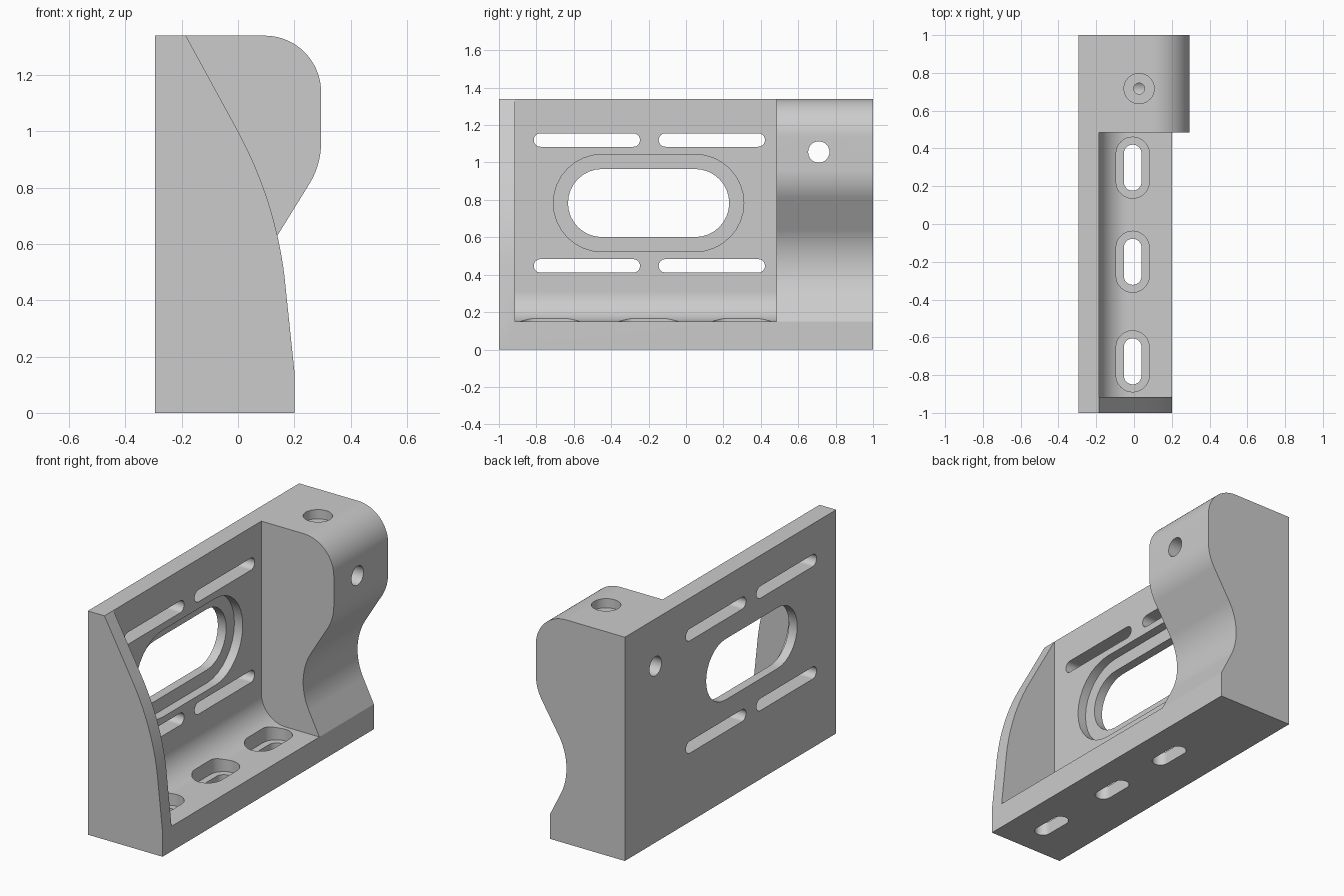
import bpy, bmesh, math
from mathutils import Vector

if "Cube" in bpy.data.objects:
    bpy.data.objects.remove(bpy.data.objects["Cube"])

grey = bpy.data.materials.new("light_grey")
grey.diffuse_color = (0.6, 0.6, 0.6, 1)
grey.use_nodes = True
grey.node_tree.nodes["Principled BSDF"].inputs["Base Color"].default_value = grey.diffuse_color


def arc(cx, cy, r, a0, a1, n=16):
    """Points on an arc, angles in degrees."""
    angles = [math.radians(a0 + (a1 - a0) * i / n) for i in range(n + 1)]
    return [(cx + r * math.cos(a), cy + r * math.sin(a)) for a in angles]


def slot(cu, cv, half, r, along_u=True):
    """Round-ended slot outline; half is half the full length."""
    d = half - r
    pts = arc(d, 0, r, -90, 90) + arc(-d, 0, r, 90, 270)
    return [(cu + p, cv + q) if along_u else (cu - q, cv + p) for p, q in pts]


def prism(name, outline, axis, lo, hi):
    """Extrude a 2D outline along the x, y or z axis."""
    place = {"x": lambda p, t: (t, p[0], p[1]),
             "y": lambda p, t: (p[0], t, p[1]),
             "z": lambda p, t: (p[0], p[1], t)}[axis]
    bm = bmesh.new()
    face = bm.faces.new([bm.verts.new(place(p, lo)) for p in outline])
    ext = bmesh.ops.extrude_face_region(bm, geom=[face])
    move = Vector(place((0, 0), hi - lo))
    bmesh.ops.translate(bm, vec=move,
                        verts=[g for g in ext["geom"] if isinstance(g, bmesh.types.BMVert)])
    bmesh.ops.recalc_face_normals(bm, faces=bm.faces)
    me = bpy.data.meshes.new(name)
    bm.to_mesh(me)
    bm.free()
    me.materials.append(grey)
    ob = bpy.data.objects.new(name, me)
    bpy.context.collection.objects.link(ob)
    return ob


def combine(target, other, operation):
    mod = target.modifiers.new("bool", "BOOLEAN")
    mod.operation, mod.solver, mod.object = operation, "EXACT", other
    bpy.context.view_layer.objects.active = target
    bpy.ops.object.modifier_apply(modifier=mod.name)
    bpy.data.objects.remove(other)


BACK, FACE, TOP = -0.295, -0.185, 1.34

# Back plate and base with a large inner fillet
R = 0.16
bracket = prism("bracket", [(BACK, 0), (0.2, 0), (0.2, 0.15)]
                + arc(FACE + R, 0.15 + R, R, 270, 180)
                + [(FACE, TOP), (BACK, TOP)], "y", -0.96, 0.7)

# Curved end wall
end_wall = prism("end_wall", [(BACK, 0), (0.2, 0), (0.2, 0.15)]
                 + arc(-1.274, 0.308, 1.45, 7.2, 28.5)
                 + [(FACE, TOP), (BACK, TOP)], "y", -1, -0.915)

# Solid block with a waisted, rounded nose
block = prism("nose_block", [(BACK, 0), (0.2, 0), (0.2, 0.15)]
              + arc(0.452, 0.45, 0.36, 206.7, 149, 24)
              + arc(0.015, 0.96, 0.28, -33, 0)
              + arc(0.095, 1.14, 0.2, 0, 90, 20)
              + [(BACK, TOP)], "y", 0.485, 1)
for part in (end_wall, block):
    combine(bracket, part, "UNION")

cutters = []

# Stepped window in the back plate
cutters.append(prism("window_step", slot(-0.2, 0.783, 0.509, 0.26), "x", -0.24, 0.0))
cutters.append(prism("window", slot(-0.2, 0.783, 0.431, 0.182), "x", -0.4, 0.0))

# Four long slots in the back plate
for y in (-0.53, 0.138):
    for z in (0.447, 1.12):
        cutters.append(prism("plate_slot", slot(y, z, 0.284, 0.036), "x", -0.4, -0.1))

# Three counterbored slots in the base
for y in (0.298, -0.2, -0.727):
    cutters.append(prism("base_recess", slot(-0.007, y, 0.162, 0.088, False), "z", 0.08, 0.3))
    cutters.append(prism("base_slot", slot(-0.007, y, 0.122, 0.047, False), "z", -0.1, 0.3))

# Cross hole and counterbored top hole in the block
cutters.append(prism("cross_hole", arc(0.71, 1.056, 0.057, 0, 348.75, 31), "x", -0.4, 0.4))
cutters.append(prism("top_recess", arc(0.027, 0.717, 0.08, 0, 348.75, 31), "z", 1.285, 1.5))
cutters.append(prism("top_hole", arc(0.027, 0.717, 0.029, 0, 345, 23), "z", 1.056, 1.5))

for c in cutters:
    combine(bracket, c, "DIFFERENCE")

# Smooth curves, crisp edges
bpy.ops.object.select_all(action="DESELECT")
bracket.select_set(True)
bpy.context.view_layer.objects.active = bracket
bpy.ops.object.shade_smooth_by_angle(angle=math.radians(25))
wn = bracket.modifiers.new("weighted_normals", "WEIGHTED_NORMAL")
wn.keep_sharp = True
